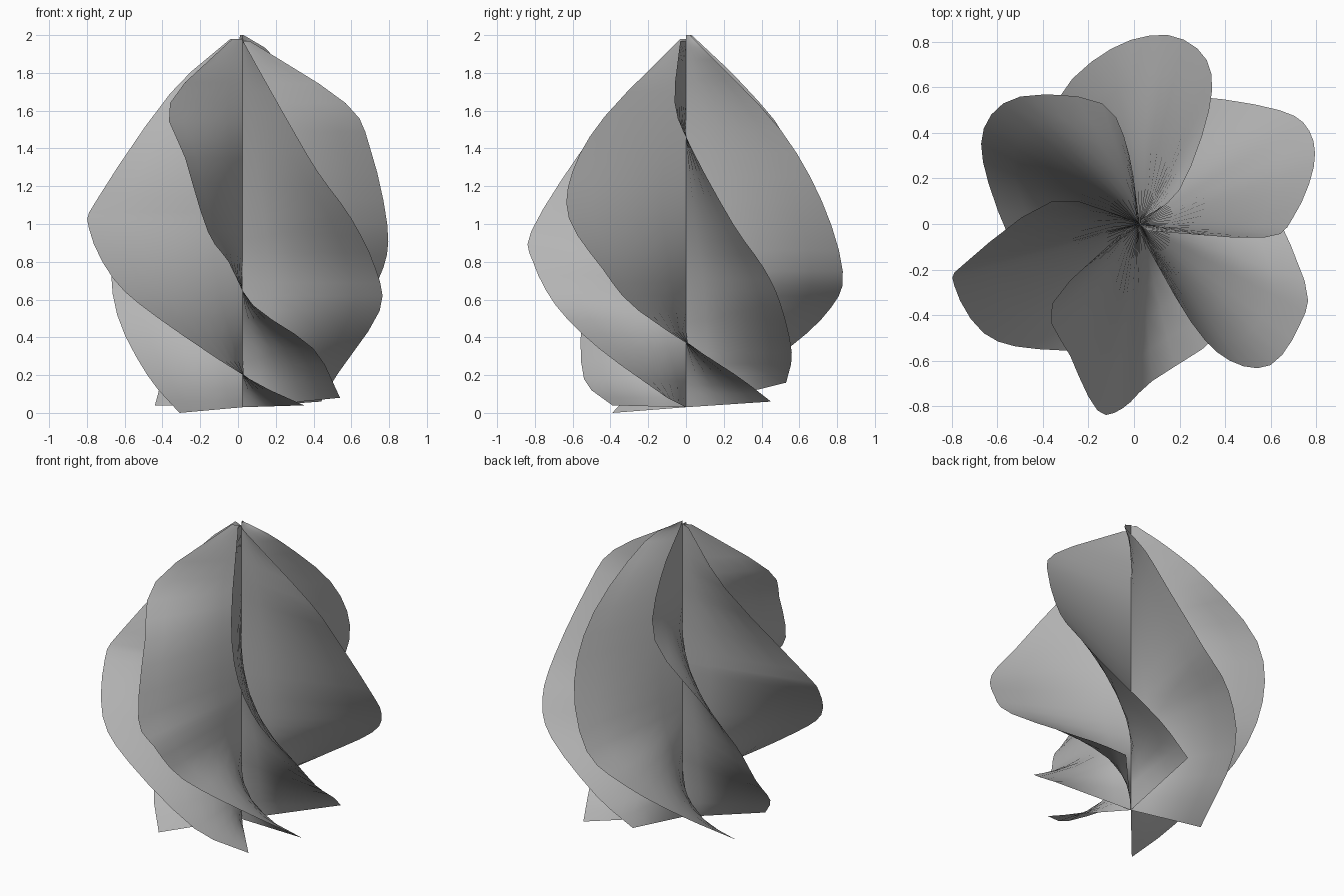
import bpy
from mathutils import Vector

if "Cube" in bpy.data.objects:
    bpy.data.objects.remove(bpy.data.objects["Cube"])

AXIS = Vector((0.025, 0.0, 0.0))

# Darker grey than the default
grey = bpy.data.materials.new("dark_grey")
grey.diffuse_color = (0.46, 0.46, 0.46, 1)
grey.use_nodes = True
grey.node_tree.nodes["Principled BSDF"].inputs["Base Color"].default_value = grey.diffuse_color


def smooth_path(pts, steps=3):
    """Catmull-Rom curve through the rim points."""
    p = [Vector(q) for q in pts]
    p = [2 * p[0] - p[1]] + p + [2 * p[-1] - p[-2]]
    out = []
    for i in range(1, len(p) - 2):
        a, b, c, d = p[i - 1:i + 3]
        for k in range(steps):
            t = k / steps
            out.append(0.5 * (2 * b + (c - a) * t + (2 * a - 5 * b + 4 * c - d) * t * t
                              + (3 * b - a - 3 * c + d) * t ** 3))
    out.append(p[-2])
    return out


def vane(name, rim, across=5):
    """Twisted sheet running from the central axis out to a curved rim."""
    verts, faces = [], []
    path = smooth_path(rim)
    for i, r in enumerate(path):
        core = Vector((AXIS.x, AXIS.y, 0.03 if i == len(path) - 1 else r.z))
        for j in range(across + 1):
            q = core.lerp(r, j / across)
            q.z = max(q.z, 0)
            verts.append(q)
    w = across + 1
    for i in range(len(path) - 1):
        for j in range(across):
            a = i * w + j
            faces.append((a, a + w, a + w + 1, a + 1))
    mesh = bpy.data.meshes.new(name)
    mesh.from_pydata(verts, [], faces)
    mesh.polygons.foreach_set("use_smooth", [True] * len(faces))
    mesh.materials.append(grey)
    obj = bpy.data.objects.new(name, mesh)
    bpy.context.collection.objects.link(obj)


# Six vanes, each rim winding counter-clockwise as it descends
vane("front_vane", [(-.03, -.02, 1.98), (-.36, -.35, 1.64), (-.28, -.58, 1.35), (-.16, -.82, .96),
                    (-.05, -.81, .80), (.08, -.69, .57), (.40, -.46, .34), (.54, -.10, .08)])
vane("front_right_vane", [(.02, -.03, 1.98), (.25, -.43, 1.57), (.42, -.60, 1.28), (.60, -.62, 1.03),
                          (.73, -.44, .76), (.75, -.25, .54), (.53, .25, .21), (.44, .45, .06)])
vane("right_vane", [(.06, -.03, 1.97), (.57, -.06, 1.64), (.70, .03, 1.40), (.79, .25, 1.0),
                    (.77, .41, .77), (.64, .50, .58), (.27, .56, .32), (.02, .53, .16)])
vane("back_vane", [(.03, .02, 2.0), (.20, .15, 1.87), (.33, .50, 1.50), (.32, .72, 1.12),
                   (.15, .83, .75), (-.10, .77, .56), (-.34, .54, .34), (-.44, .10, .04)])
vane("back_left_vane", [(.01, .03, 2.0), (-.02, .30, 1.74), (-.14, .53, 1.45), (-.50, .56, 1.15),
                        (-.66, .42, .85), (-.64, .18, .52), (-.48, -.20, .20), (-.31, -.39, .0)])
vane("left_vane", [(-.04, .03, 1.98), (-.36, .10, 1.69), (-.74, -.17, 1.14), (-.79, -.27, .98),
                   (-.66, -.48, .71), (-.42, -.55, .50), (.06, -.54, .18), (.35, -.39, .04)])
